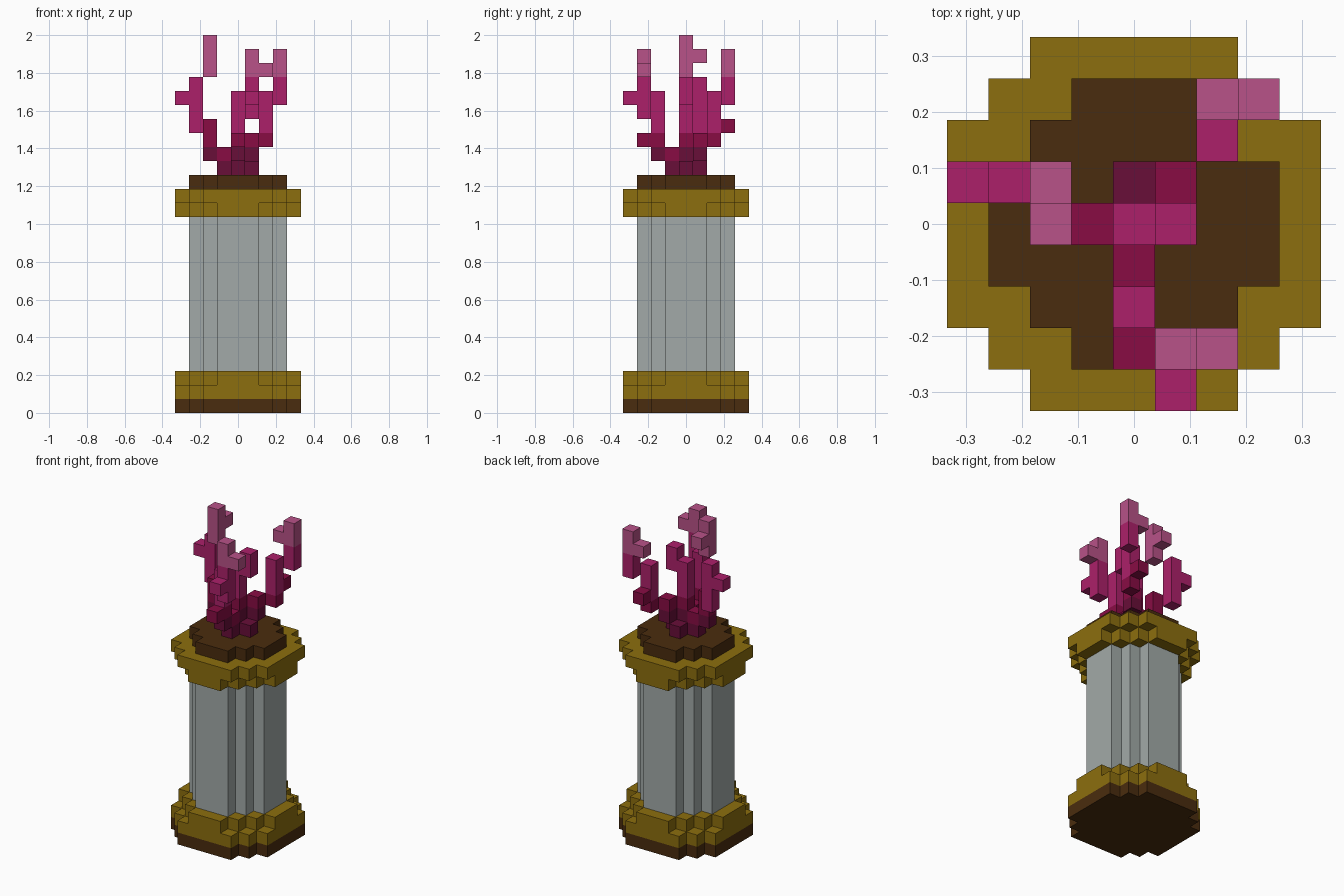
import bpy, bmesh
from mathutils import Vector

V = 2 / 27  # edge length of one block

old = bpy.data.objects.get("Cube")
if old:
    bpy.data.objects.remove(old, do_unlink=True)


def material(name, rgb):
    """Flat material from 0-255 display colour."""
    lin = [((c / 255 + 0.055) / 1.055) ** 2.4 for c in rgb]
    m = bpy.data.materials.new(name)
    m.use_nodes = True
    m.diffuse_color = (*lin, 1)
    bsdf = m.node_tree.nodes["Principled BSDF"]
    bsdf.inputs["Base Color"].default_value = (*lin, 1)
    bsdf.inputs["Roughness"].default_value = 0.9
    return m


MATS = {
    "brown": material("dark brown", (74, 44, 14)),
    "gold": material("old gold", (140, 110, 14)),
    "grey": material("pale grey", (162, 170, 168)),
    "dark": material("dark plum", (104, 14, 56)),
    "crimson": material("crimson", (136, 12, 68)),
    "magenta": material("magenta", (172, 32, 106)),
    "pink": material("soft pink", (184, 82, 136)),
}


def blocks(name, cells):
    """Mesh the outer skin of a dict {(i, j, k): colour}."""
    used = sorted(set(cells.values()))
    bm = bmesh.new()
    for cell, colour in cells.items():
        c = Vector(cell)
        for axis in range(3):
            for sign in (-1, 1):
                n = Vector((0, 0, 0))
                n[axis] = sign
                if tuple(int(v) for v in c + n) in cells:
                    continue
                a = Vector((0, 0, 0))
                a[(axis + 1) % 3] = 0.5
                b = n.cross(a)
                mid = c + n * 0.5 + Vector((0, 0, 0.5))
                face = bm.faces.new([bm.verts.new((mid + d) * V)
                                     for d in (-a - b, a - b, a + b, b - a)])
                face.material_index = used.index(colour)
    bmesh.ops.remove_doubles(bm, verts=bm.verts, dist=0.001)
    bmesh.ops.dissolve_limit(bm, angle_limit=0.01, verts=bm.verts,
                             edges=bm.edges, delimit={"MATERIAL"})
    mesh = bpy.data.meshes.new(name)
    bm.to_mesh(mesh)
    bm.free()
    for colour in used:
        mesh.materials.append(MATS[colour])
    obj = bpy.data.objects.new(name, mesh)
    bpy.context.collection.objects.link(obj)


def disc(name, half, bottom, top, colour):
    """Stepped round slab, cut off along the diagonals."""
    span = range(-half, half + 1)
    diagonal = half + 2 if name.endswith("rim") else half + 1
    blocks(name, {(i, j, k): colour for i in span for j in span
                  for k in range(bottom, top + 1) if abs(i) + abs(j) <= diagonal})


# Pedestal: names ending in "rim" have the wider outline
disc("base_foot_rim", 4, 0, 0, "brown")
disc("base_gold_rim", 4, 1, 1, "gold")
disc("base_gold_step", 4, 2, 2, "gold")
disc("column", 3, 3, 13, "grey")
disc("capital_gold_step", 4, 14, 14, "gold")
disc("capital_gold_rim", 4, 15, 15, "gold")
disc("soil", 3, 16, 16, "brown")

# Coral: each run is column i, j, lowest layer, highest layer, colour
BRANCHES = {
    "coral_root": [(0, 0, 17, 18, "dark"), (1, 0, 17, 17, "dark"), (0, 1, 17, 17, "dark"),
                   (0, 0, 19, 19, "crimson"), (0, 0, 20, 22, "magenta"),
                   (1, 0, 22, 23, "magenta")],
    "coral_right_branch": [(-1, 0, 17, 17, "dark"), (-1, 0, 18, 18, "crimson"),
                           (-2, 0, 18, 18, "dark"), (-2, 0, 19, 20, "crimson"),
                           (-3, 1, 20, 23, "magenta"), (-4, 1, 22, 22, "magenta"),
                           (-2, 0, 24, 26, "pink"), (-2, 1, 25, 25, "pink")],
    "coral_front_branch": [(0, -1, 17, 17, "dark"), (0, -1, 18, 18, "crimson"),
                           (0, -2, 18, 18, "dark"), (0, -2, 19, 19, "crimson"),
                           (0, -3, 19, 19, "crimson"), (0, -2, 20, 22, "magenta"),
                           (1, -3, 21, 23, "magenta"), (1, -4, 22, 22, "magenta"),
                           (1, -3, 24, 25, "pink"), (2, -3, 24, 24, "pink")],
    "coral_back_branch": [(1, 1, 18, 18, "dark"), (1, 1, 19, 19, "crimson"),
                          (2, 2, 19, 19, "crimson"), (2, 3, 20, 20, "crimson"),
                          (2, 2, 20, 22, "magenta"), (3, 3, 22, 23, "magenta"),
                          (3, 3, 24, 25, "pink"), (2, 3, 24, 24, "pink")],
}
for name, runs in BRANCHES.items():
    blocks(name, {(i, j, k): colour for i, j, low, high, colour in runs
                  for k in range(low, high + 1)})
